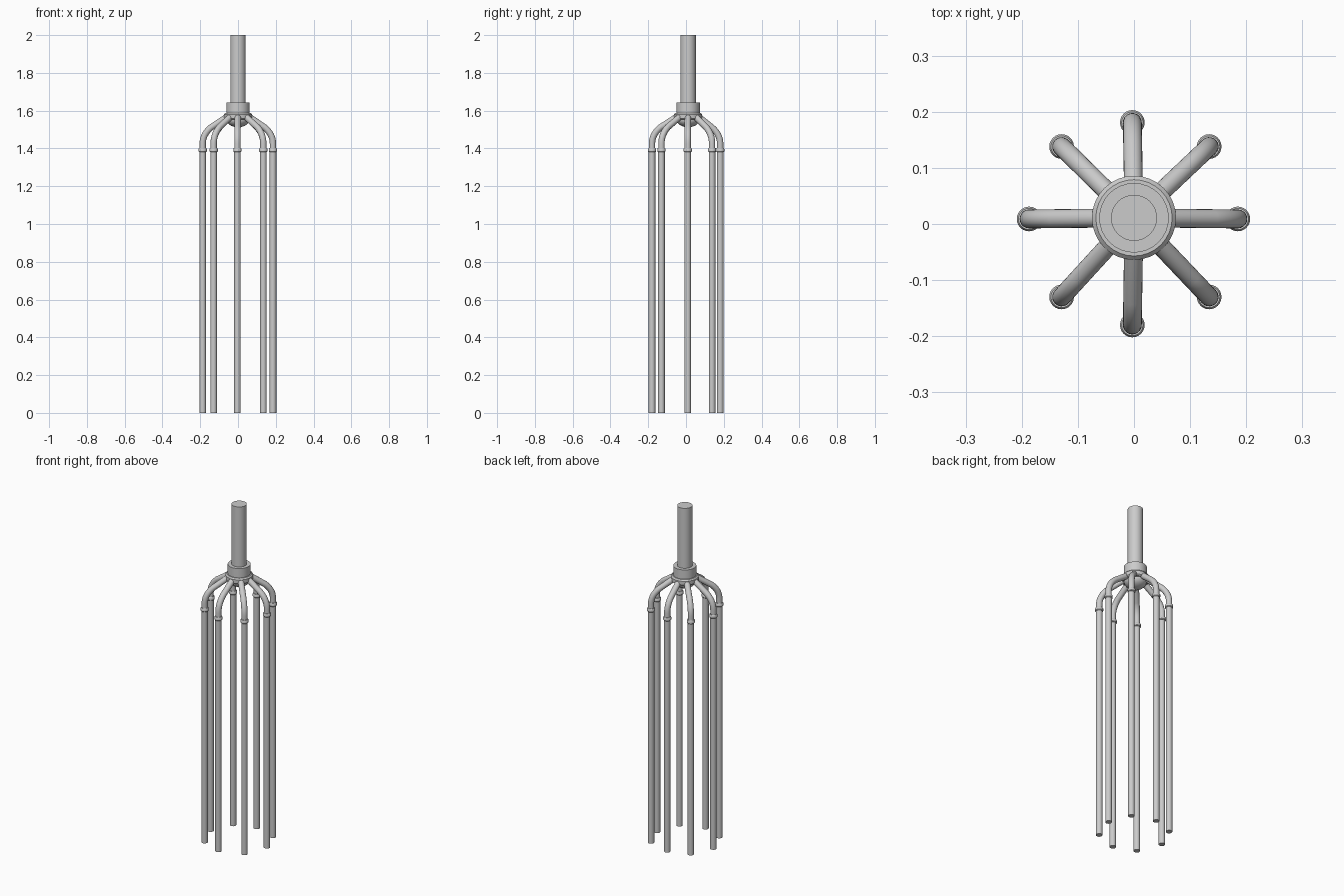
import bpy, bmesh, math
from mathutils import Vector

if "Cube" in bpy.data.objects:
    bpy.data.objects.remove(bpy.data.objects["Cube"], do_unlink=True)

grey = bpy.data.materials.new("light grey metal")
grey.use_nodes = True
colour = (0.6, 0.6, 0.6, 1)
grey.diffuse_color = colour
grey.node_tree.nodes["Principled BSDF"].inputs["Base Color"].default_value = colour

CENTRE = Vector((0, 0.011, 0))


def lathe(name, profile, centre, sides=32):
    """Turn a (radius, height) profile around a vertical axis; both ends are closed."""
    bm = bmesh.new()
    rings = []
    for r, z in profile:
        rings.append([bm.verts.new((r * math.cos(math.tau * i / sides),
                                    r * math.sin(math.tau * i / sides), z))
                      for i in range(sides)])
    for a, b in zip(rings, rings[1:]):
        for i in range(sides):
            j = (i + 1) % sides
            bm.faces.new((a[i], a[j], b[j], b[i]))
    bm.faces.new(rings[0][::-1])
    bm.faces.new(rings[-1])
    return finish(name, bm, centre)


def tube(name, path, radius, sides=20):
    """Sweep a circle along a path lying in one vertical plane."""
    bm = bmesh.new()
    flat = Vector((path[-1].x - path[0].x, path[-1].y - path[0].y, 0)).normalized()
    side = Vector((0, 0, 1)).cross(flat)
    rings = []
    for k, p in enumerate(path):
        t = (path[min(k + 1, len(path) - 1)] - path[max(k - 1, 0)]).normalized()
        up = t.cross(side)
        rings.append([bm.verts.new(p + radius * (side * math.cos(math.tau * i / sides)
                                                 + up * math.sin(math.tau * i / sides)))
                      for i in range(sides)])
    for a, b in zip(rings, rings[1:]):
        for i in range(sides):
            j = (i + 1) % sides
            bm.faces.new((a[i], a[j], b[j], b[i]))
    bm.faces.new(rings[0][::-1])
    bm.faces.new(rings[-1])
    return finish(name, bm, Vector())


def finish(name, bm, location):
    bmesh.ops.recalc_face_normals(bm, faces=bm.faces)
    mesh = bpy.data.meshes.new(name)
    bm.to_mesh(mesh)
    bm.free()
    mesh.materials.append(grey)
    ob = bpy.data.objects.new(name, mesh)
    ob.location = location
    bpy.context.collection.objects.link(ob)
    bpy.ops.object.select_all(action="DESELECT")
    ob.select_set(True)
    bpy.context.view_layer.objects.active = ob
    bpy.ops.object.shade_smooth_by_angle(angle=math.radians(35))
    return ob


# Central pipe and the stepped hub with its domed underside
lathe("main_pipe", [(0.041, 1.58), (0.041, 2.0)], CENTRE)
lathe("hub_collar", [(0.062, 1.56), (0.062, 1.642)], CENTRE)
lathe("hub_flange", [(0.068, 1.552), (0.075, 1.558), (0.075, 1.58), (0.068, 1.587)], CENTRE)
dome = [(0.06 * math.sin(a), 1.552 - 0.04 * math.cos(a))
        for a in [math.radians(d) for d in range(5, 91, 10)]]
lathe("hub_dome", dome + [(0.06, 1.56)], CENTRE)

# Eight branches: arm with an elbow, coupling ring and long straight leg
feet = {
    "left": (0.185, 0.009), "back_left": (0.134, 0.138),
    "back": (-0.003, 0.181), "back_right": (-0.129, 0.138),
    "right": (-0.187, 0.009), "front_right": (-0.129, -0.13),
    "front": (-0.003, -0.18), "front_left": (0.134, -0.13),
}
for name, (x, y) in feet.items():
    foot = Vector((x, y, 0))
    inward = (CENTRE - foot).normalized()
    reach = (CENTRE - foot).length

    def point(distance, z):
        return foot + inward * distance + Vector((0, 0, z))

    # Elbow rounded with a quadratic curve between the upright and the slope
    start, corner, end = point(0, 1.425), point(0, 1.475), point(0.045, 1.512)
    bend = [start * (1 - t) ** 2 + corner * 2 * t * (1 - t) + end * t * t
            for t in [i / 8 for i in range(9)]]
    path = [point(0, 1.385)] + bend + [point(reach - 0.04, 1.58)]
    tube(name + "_arm", path, 0.0168)
    lathe(name + "_coupling", [(0.019, 1.381), (0.022, 1.385), (0.022, 1.397), (0.019, 1.402)],
          foot, 24)
    lathe(name + "_leg", [(0.0175, 0), (0.0175, 1.39)], foot, 20)
